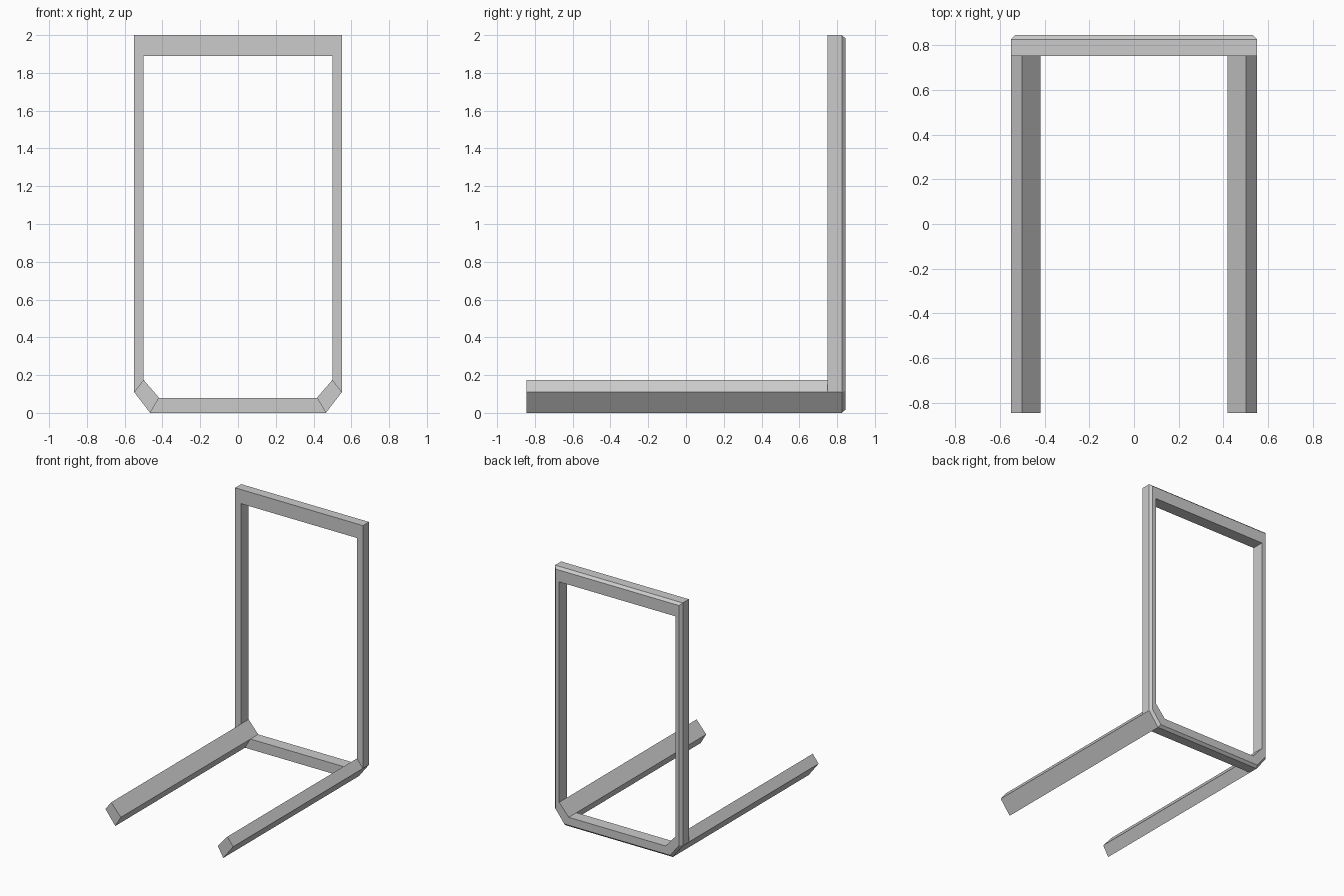
import bpy, bmesh
from mathutils import Vector

if "Cube" in bpy.data.objects:
    bpy.data.objects.remove(bpy.data.objects["Cube"])

FRONT, EDGE, BACK, LEG_END = 0.75, 0.825, 0.845, -0.845
CHAMFER = 0.018


def mirrored(half):
    """Close a right-hand half profile (x, z) by mirroring it across x = 0."""
    return half + [(-x, z) for x, z in reversed(half)]


def inset(loop, d):
    """Offset a counter-clockwise closed loop inwards by d."""
    pts = [Vector(p) for p in loop]
    result = []
    for i, p in enumerate(pts):
        a = (p - pts[i - 1]).normalized()
        b = (pts[(i + 1) % len(pts)] - p).normalized()
        na, nb = Vector((-a.y, a.x)), Vector((-b.y, b.x))
        result.append(p + (na + nb) * d / (1 + na.dot(nb)))
    return result


# Outer and inner outlines, counter-clockwise seen from the front
outer = mirrored([(0.465, 0.0), (0.55, 0.11), (0.55, 2.0)])
inner = mirrored([(0.418, 0.08), (0.50, 0.175), (0.50, 1.89)])

bm = bmesh.new()


def ring(loop, y):
    return [bm.verts.new((x, y, z)) for x, z in loop]


# Upright frame: rings around its cross-section, chamfered on the outer back edge
rings = [ring(inner, FRONT), ring(outer, FRONT), ring(outer, EDGE),
         ring(inset(outer, CHAMFER), BACK), ring(inner, BACK)]
n = len(outer)
front_faces = []
for k, r in enumerate(rings):
    s = rings[(k + 1) % len(rings)]
    for i in range(n):
        j = (i + 1) % n
        f = bm.faces.new((r[i], r[j], s[j], s[i]))
        if k == 0:
            front_faces.append(f)

# Legs: extrude the two slanted corner faces forward
slanted = [f for f in front_faces
           if f.calc_center_median().z < 0.3 and abs(f.calc_center_median().x) > 0.3]
for f in slanted:
    ext = bmesh.ops.extrude_discrete_faces(bm, faces=[f])["faces"][0]
    for v in ext.verts:
        v.co.y = LEG_END

bmesh.ops.remove_doubles(bm, verts=bm.verts, dist=0.0001)
bmesh.ops.recalc_face_normals(bm, faces=bm.faces)

mesh = bpy.data.meshes.new("frame_with_legs")
bm.to_mesh(mesh)
bm.free()
obj = bpy.data.objects.new("frame_with_legs", mesh)
bpy.context.collection.objects.link(obj)
